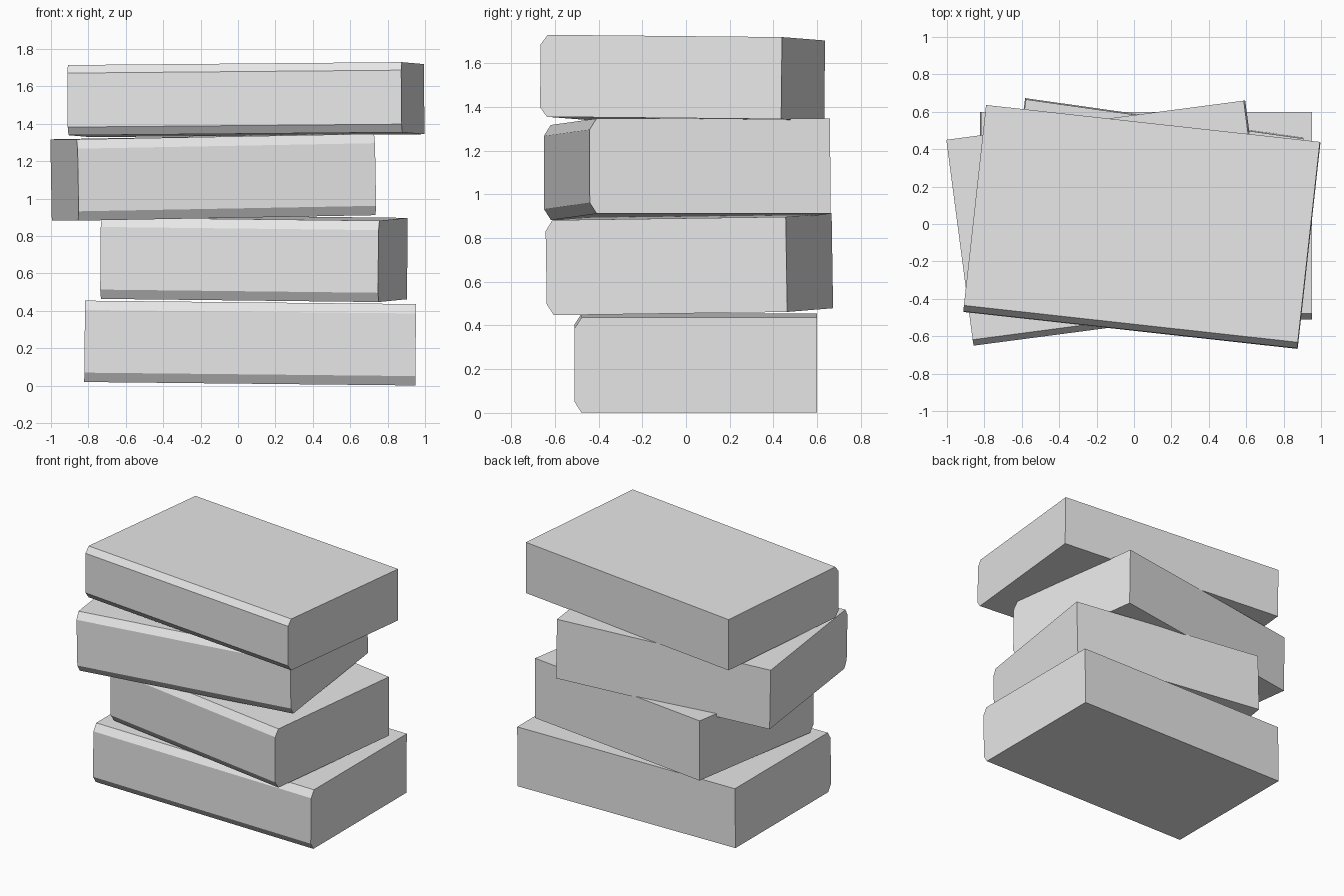
import bpy
import bmesh
from math import radians

cube = bpy.data.objects.get("Cube")
if cube:
    bpy.data.objects.remove(cube, do_unlink=True)

grey = bpy.data.materials.new("light_grey")
grey.use_nodes = True
grey.diffuse_color = (0.8, 0.8, 0.8, 1)
grey.node_tree.nodes["Principled BSDF"].inputs["Base Color"].default_value = (0.8, 0.8, 0.8, 1)

DEPTH = 1.11
CHAMFER_DEPTH = 0.032


def slab(name, length, height, location, rotation):
    """Extrude a block profile whose two front edges are chamfered."""
    y, z = DEPTH / 2, height / 2
    cy, cz = CHAMFER_DEPTH, height * 0.115
    profile = [(y, -z), (y, z), (-y + cy, z), (-y, z - cz), (-y, -z + cz), (-y + cy, -z)]
    bm = bmesh.new()
    end = bm.faces.new([bm.verts.new((-length / 2, py, pz)) for py, pz in profile])
    grown = bmesh.ops.extrude_face_region(bm, geom=[end])["geom"]
    verts = [v for v in grown if isinstance(v, bmesh.types.BMVert)]
    bmesh.ops.translate(bm, verts=verts, vec=(length, 0, 0))
    bmesh.ops.recalc_face_normals(bm, faces=bm.faces)
    mesh = bpy.data.meshes.new(name)
    bm.to_mesh(mesh)
    bm.free()
    mesh.materials.append(grey)
    obj = bpy.data.objects.new(name, mesh)
    obj.location = location
    obj.rotation_euler = [radians(a) for a in rotation]
    bpy.context.collection.objects.link(obj)


# Loose stack, each slab slightly tilted and turned
slab("bottom_slab", 1.77, 0.435, (0.065, 0.045, 0.2275), (0, 0.6, 0))
slab("lower_middle_slab", 1.5, 0.435, (0.085, 0.015, 0.68), (0.8, 0.65, -8.05))
slab("upper_middle_slab", 1.604, 0.435, (-0.132, 0.005, 1.114), (0, -1.05, 7.5))
slab("top_slab", 1.796, 0.375, (0.042, -0.016, 1.529), (-0.55, -0.5, -6.3))
